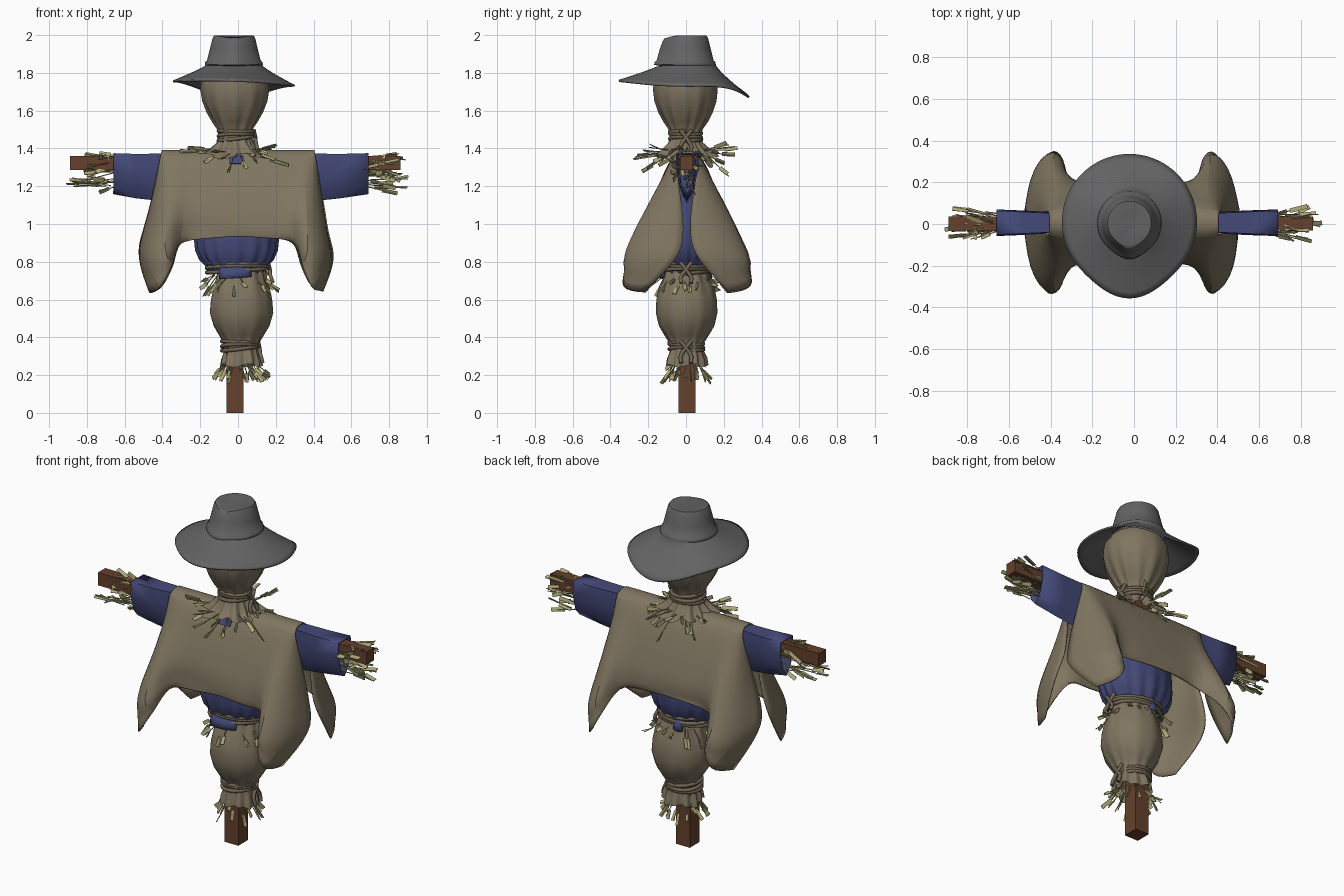
import bpy, bmesh, math, random
from mathutils import Vector

if "Cube" in bpy.data.objects:
    bpy.data.objects.remove(bpy.data.objects["Cube"])
random.seed(4)
R = random.uniform


def mat(name, c):
    m = bpy.data.materials.new(name)
    m.diffuse_color = (*c, 1)
    m.use_nodes = True
    m.node_tree.nodes["Principled BSDF"].inputs["Base Color"].default_value = m.diffuse_color
    return m


BURLAP = mat("burlap", (.215, .178, .118))
ROPE = mat("rope", (.16, .132, .085))
BLUE = mat("blue cloth", (.058, .068, .19))
WOOD = mat("brown wood", (.13, .052, .025))
HAT = mat("grey felt", (.125, .125, .127))
STRAW = mat("straw", (.42, .39, .19))


def finish(name, bm, m, smooth=True, thick=0, subd=0):
    bmesh.ops.recalc_face_normals(bm, faces=bm.faces)
    me = bpy.data.meshes.new(name)
    bm.to_mesh(me)
    bm.free()
    ob = bpy.data.objects.new(name, me)
    bpy.context.collection.objects.link(ob)
    me.materials.append(m)
    if smooth:
        bpy.ops.object.select_all(action='DESELECT')
        ob.select_set(True)
        bpy.context.view_layer.objects.active = ob
        bpy.ops.object.shade_smooth_by_angle(angle=math.radians(50))
    if subd:
        s = ob.modifiers.new("subd", 'SUBSURF')
        s.levels = s.render_levels = subd
        s.boundary_smooth = 'PRESERVE_CORNERS'
    if thick:
        s = ob.modifiers.new("thick", 'SOLIDIFY')
        s.thickness = thick
        s.offset = 0
    return ob


def bridge(bm, rings, closed=True):
    for a, b in zip(rings, rings[1:]):
        n = len(a)
        for i in range(n if closed else n - 1):
            j = (i + 1) % n
            bm.faces.new((a[i], a[j], b[j], b[i]))


def sack(name, prof, cx, cy, pleats, m, thick=0, n=96):
    """Gathered cloth body: rows of (z, rx, ry, pleat depth)."""
    bm = bmesh.new()
    rings = []
    for z, rx, ry, p in prof:
        ring = []
        for i in range(n):
            t = math.tau * i / n
            f = 1 + p * (math.cos(pleats * t + .8 * math.sin(2 * t)) + .4 * math.sin(5 * t))
            ring.append(bm.verts.new((cx + rx * f * math.cos(t), cy + ry * f * math.sin(t),
                                      z + .1 * p * math.sin(4 * t))))
        rings.append(ring)
    bridge(bm, rings)
    if not thick:
        bm.faces.new(rings[-1])
    return finish(name, bm, m, True, thick)


def box(name, lo, hi, m):
    bm = bmesh.new()
    bmesh.ops.create_cube(bm, size=1)
    for v in bm.verts:
        v.co = [l + (h - l) * (c + .5) for l, h, c in zip(lo, hi, v.co)]
    return finish(name, bm, m, False)


# Wooden cross
box("post", (-.06, -.04, 0), (.03, .05, 1.45), WOOD)
box("crossbar", (-.89, -.032, 1.285), (.86, .036, 1.36), WOOD)

# Burlap head, lower sack and blue shirt body
sack("head", [(1.36, .165, .15, .14), (1.39, .125, .12, .12), (1.43, .09, .085, .08),
              (1.47, .083, .08, .04), (1.50, .088, .085, .06), (1.54, .115, .112, .05),
              (1.59, .145, .14, .03), (1.65, .17, .162, .015), (1.71, .181, .17, .008),
              (1.77, .175, .165, .003), (1.82, .14, .14, 0)], -.017, -.004, 12, BURLAP)
sack("lower_sack", [(.25, .105, .105, .09), (.29, .1, .1, .08), (.33, .088, .085, .05),
                    (.37, .09, .088, .05), (.41, .115, .115, .03), (.46, .147, .146, .012),
                    (.53, .168, .163, .005), (.60, .162, .16, .005), (.67, .146, .145, .015),
                    (.72, .13, .12, .04), (.76, .12, .11, .05)], .018, .003, 11, BURLAP)
sack("shirt_body", [(.74, .142, .108, .05), (.78, .16, .118, .05), (.81, .19, .138, .04),
                    (.86, .213, .15, .03), (.92, .222, .155, .015), (1.0, .22, .152, .01),
                    (1.1, .21, .135, 0), (1.25, .2, .08, 0), (1.36, .2, .028, 0)],
     -.008, 0, 16, BLUE)
for name, x0, x1, s in (("front_shirt_tail", -.1, .07, -1), ("back_shirt_tail", -.06, .0, 1)):
    bm = bmesh.new()
    rows = [[bm.verts.new((x0 + (x1 - x0) * k / 6, s * (y - .02 * (k / 3 - 1) ** 2),
                           z + .012 * k / 6)) for k in range(7)]
            for y, z in ((.115, .78), (.131, .74), (.138, .708))]
    bridge(bm, rows, False)
    finish(name, bm, BLUE, True, .006)
bm = bmesh.new()
bridge(bm, [[bm.verts.new((x, y, z)) for x in (-.045, 0, .03)]
            for y, z in ((-.096, 1.36), (-.12, 1.318))], False)
finish("shirt_collar", bm, BLUE, False, .006)

# Sleeves hanging from the crossbar
section = [(-.045, 1), (.045, 1), (.05, .65), (.028, .2), (.0, 0), (-.028, .2), (-.05, .65)]
for side, name, end in ((-1, "left_sleeve", .66), (1, "right_sleeve", .69)):
    bm = bmesh.new()
    rings = [[bm.verts.new((side * x, y * w + .006, lo + (hi - lo) * f)) for y, f in section]
             for x, lo, hi, w in ((.15, 1.11, 1.368, .8), (.4, 1.125, 1.37, .95),
                                  (.54, 1.14, 1.368, 1.1), (end, 1.162, 1.372, 1.2))]
    bridge(bm, rings)
    finish(name, bm, BLUE, True, .008)

# Poncho draped over the bar: one quarter as rows of cloth, mirrored to four
quarter = [
    [(0, .13, 1.25), (.14, .13, 1.25), (.27, .12, 1.25), (.36, .12, 1.25), (.41, .10, 1.25), (.425, .05, 1.25)],
    [(0, .185, 1.07), (.15, .185, 1.07), (.29, .185, 1.06), (.355, .26, 1.05), (.45, .14, 1.05), (.455, .018, 1.07)],
    [(0, .2, 1.0), (.16, .2, 1.0), (.305, .18, .98), (.36, .35, .89), (.485, .22, .87), (.48, .008, .93)],
    [(0, .195, .96), (.165, .2, .955), (.31, .175, .94), (.35, .395, .79), (.48, .28, .77), (.515, .05, .82)],
    [(0, .19, .935), (.17, .195, .925), (.318, .165, .915), (.325, .31, .79), (.39, .36, .65), (.44, .21, .64)]]
xs = [0, .14, .27, .34, .385, .405]
rim = [[(x, .066, 1.376) for x in xs]] + quarter
bm = bmesh.new()
rows = []
for i in range(-6, 7):
    row = []
    for j in range(-5, 6):
        x, y, z = (xs[abs(j)], 0, 1.394) if i == 0 else rim[abs(i) - 1][abs(j)]
        low = max(0, min(1, (1.3 - z) / .4))
        x *= 1 + (.05 * low if j < 0 else 0)
        y *= -1 if i < 0 else 1
        row.append(bm.verts.new((x * (1 if j >= 0 else -1) + R(-.01, .01) * low,
                                 y + R(-.01, .01) * low + .004, z + R(-.01, .01) * low)))
    rows.append(row)
bridge(bm, rows, False)
finish("poncho", bm, BURLAP, True, .008, 2)

# Hat: drooping pointed brim and flat crown in one revolved shell
bm = bmesh.new()
rings = []
N = 72
for k in range(8):                       # brim from edge inwards
    t = 1 - k / 7
    ring = []
    for i in range(N):
        a = math.tau * i / N
        c, s = math.cos(a), math.sin(a)
        f, b = max(0, -s), max(0, s)
        r = .145 + (.322 * (1 + .13 * f ** 9 + .01 * b) - .145) * t
        edge = 1.743 + .015 * f ** 2 - .072 * b ** 4 - .012 * c
        ring.append(bm.verts.new((-.022 + r * c, .008 + r * s, 1.838 + (edge - 1.838) * t ** .85)))
    rings.append(ring)
for r, z in ((.149, 1.845), (.147, 1.855), (.138, 1.862), (.122, 1.925), (.108, 1.982),
             (.102, 1.993), (.092, 1.994), (.05, 1.986), (.004, 1.984)):
    ring = []
    for i in range(N):
        a = math.tau * i / N
        c, s = math.cos(a), math.sin(a)
        f = max(0, -s)
        tip = 1 + .13 * f ** 8
        ring.append(bm.verts.new((-.022 + r * c, .004 + r * s * tip,
                                  z - (.014 * f ** 4 * r / .1 if z > 1.97 else 0))))
    rings.append(ring)
bridge(bm, rings)
bm.faces.new(rings[-1])
finish("hat", bm, HAT, True, .01)


# Rope bindings with knots and loose ends on the right
def rope(name, paths, d):
    cu = bpy.data.curves.new(name, 'CURVE')
    cu.dimensions = '3D'
    cu.bevel_depth = d
    cu.bevel_resolution = 2
    cu.use_fill_caps = True
    for pts in paths:
        sp = cu.splines.new('POLY')
        sp.points.add(len(pts) - 1)
        for p, q in zip(sp.points, pts):
            p.co = (*q, 1)
        sp.use_smooth = True
    ob = bpy.data.objects.new(name, cu)
    bpy.context.collection.objects.link(ob)
    cu.materials.append(ROPE)


def binding(name, cx, cy, z, rx, ry, gap, turns, drop):
    n = 40
    coil = [(cx + rx * math.cos(math.tau * i / n), cy + ry * math.sin(math.tau * i / n),
             z + gap * i / n + .006 * math.sin(math.tau * i / n * 1.3)) for i in range(n * turns + 1)]
    x, top = cx + rx, z + gap * turns
    ends = [[(x + .005, -s * .03, top), (x + .014, 0, z + gap), (x + .016, s * .022, z - .01),
             (x + .022, s * .03, z - drop * .5), (x + .03, s * .026, z - drop)] for s in (-1, 1)]
    rope(name, [coil] + ends, .0105)


binding("neck_rope", -.012, -.002, 1.437, .091, .083, .02, 3, .06)
binding("waist_rope", -.005, 0, .738, .16, .118, .02, 3, .05)
binding("ankle_rope", .008, .002, .325, .093, .09, .019, 3, .06)


# Straw: thin stems with a wider dry blade at the tip
def stick(bm, p, q, w, t):
    d = (q - p).normalized()
    u = d.cross(Vector((R(-1, 1), R(-1, 1), R(-1, 1)))).normalized()
    v = d.cross(u)
    ends = [[bm.verts.new(e + u * w * a + v * t * b) for a, b in ((-1, -1), (1, -1), (1, 1), (-1, 1))]
            for e in (p, q)]
    bridge(bm, ends)
    bm.faces.new(ends[0])
    bm.faces.new(ends[1])


def straw(name, stalks):
    bm = bmesh.new()
    for p, d, l in stalks:
        p, d = Vector(p), Vector(d).normalized()
        stick(bm, p, p + d * l, .002, .002)
        k = R(.5, .7)
        bend = Vector((R(-.015, .015), R(-.015, .015), R(-.015, .015)))
        stick(bm, p + d * l * k, p + d * l + bend, .0105, .002)
    finish(name, bm, STRAW, False)


def ring_straw(name, n, cx, r, z, out, down, l0, l1):
    st = []
    for i in range(n):
        a = math.tau * (i + R(-.4, .4)) / n
        c, s = math.cos(a), math.sin(a)
        st.append(((cx + r * c, r * .85 * s, z + R(-.01, .01)),
                   (c * out + R(-.2, .2), s * .8 * out + R(-.2, .2), -R(*down)), R(l0, l1)))
    straw(name, st)


for side, name in ((-1, "left_wrist_straw"), (1, "right_wrist_straw")):
    straw(name, [((side * R(.6, .72), R(-.05, .055), R(1.2, 1.36)),
                  (side, R(-.4, .4), R(-.28, .22)), R(.1, .2)) for _ in range(34)])
ring_straw("neck_straw", 40, -.005, .1, 1.385, 1, (-.2, .8), .07, .21)
ring_straw("waist_straw", 22, .0, .125, .725, .7, (.3, 1.1), .05, .14)
ring_straw("ankle_straw", 24, .005, .07, .275, .6, (.5, 1.2), .07, .15)
